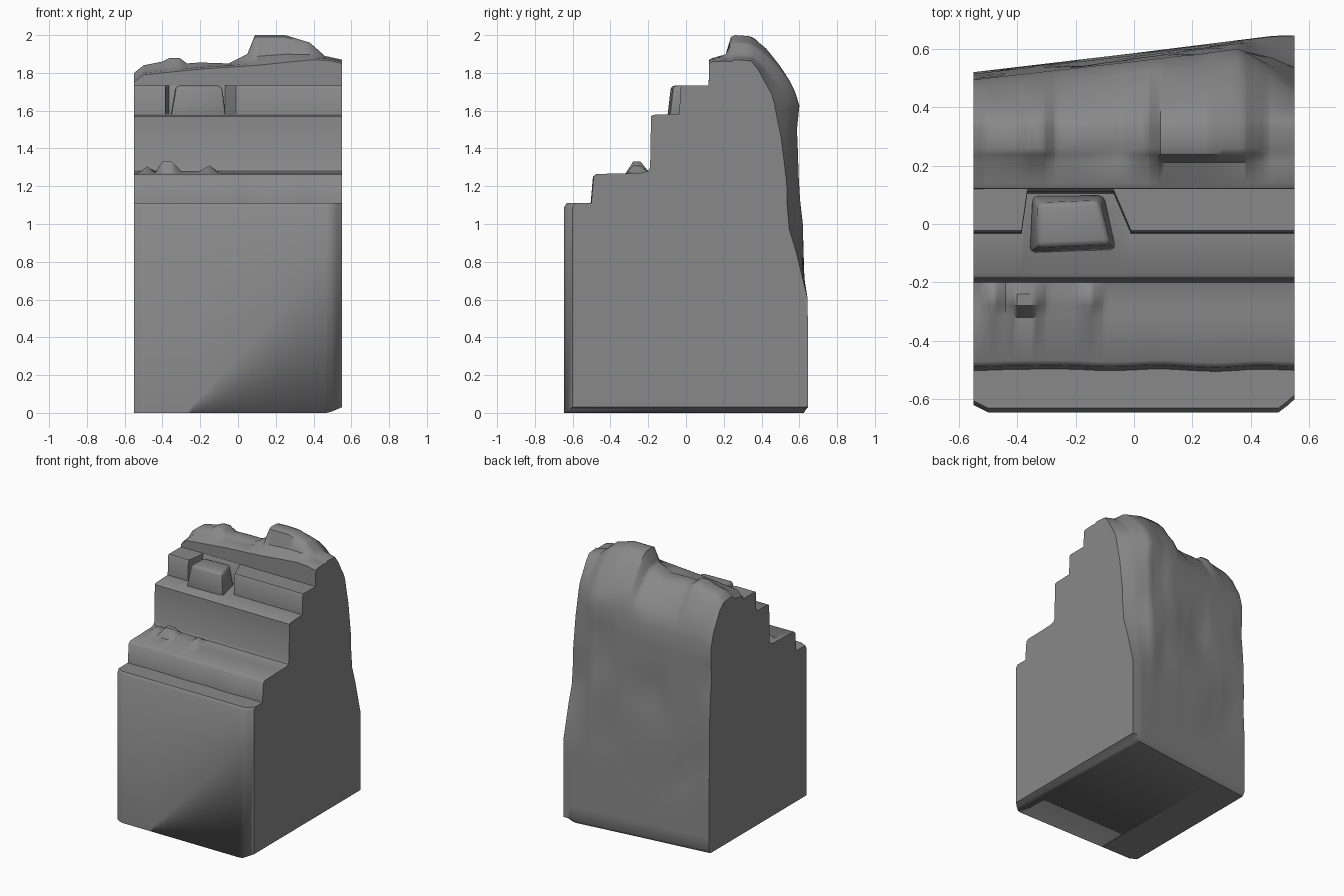
import bpy
import bmesh
from mathutils import Vector, noise

if "Cube" in bpy.data.objects:
    bpy.data.objects.remove(bpy.data.objects["Cube"])

stone = bpy.data.materials.new("grey stone")
stone.use_nodes = True
grey = (0.25, 0.25, 0.25, 1)
stone.diffuse_color = grey
stone.node_tree.nodes["Principled BSDF"].inputs["Base Color"].default_value = grey


def lerp_keys(keys, x):
    """Piecewise linear value through (x, value) keys."""
    if x <= keys[0][0]:
        return keys[0][1]
    for (a, va), (b, vb) in zip(keys, keys[1:]):
        if x <= b:
            return va + (vb - va) * (x - a) / (b - a)
    return keys[-1][1]


# Outlines that vary across the width
RIDGE = [(-.55, 1.8), (-.5, 1.84), (-.4, 1.86), (-.36, 1.88), (-.31, 1.88), (-.27, 1.85),
         (-.2, 1.855), (-.05, 1.85), (.05, 1.9), (.09, 2), (.25, 2), (.38, 1.96),
         (.46, 1.89), (.55, 1.87)]
LEDGE = [(-.55, 1.76), (-.5, 1.8), (-.2, 1.83), (.1, 1.85), (.4, 1.88), (.55, 1.87)]
RECESS = [(-.385, -.03), (-.365, .11), (-.07, .11), (-.01, -.03)]
PEBBLES = [(-.53, 0), (-.48, .035), (-.44, .003), (-.4, .06), (-.35, .06), (-.3, .01),
           (-.2, .012), (-.15, .04), (-.1, 0)]
BACK = [(-.55, .52), (0, .585), (.48, .645), (.55, .645)]
SHOULDER = [(-.55, 1.5), (.3, 1.64), (.55, 1.58)]
CRACK = [(-.25, .03), (.5, .82), (.55, .85)]
CORNER = [(-.55, .025), (-.5, 0), (.5, 0), (.55, .045)]
CURVE = [(.92, .2), (.82, .38), (.63, .57), (.37, .8), (.12, .95)]


def back_y(x, z):
    y = lerp_keys(BACK, x) - lerp_keys([(.6, 0), (1.65, .03)], z)
    y -= lerp_keys([(.36, 0), (.55, .13)], x) * lerp_keys([(.6, 0), (.9, .5), (1.6, 1)], z)
    rough = noise.noise(Vector((x * 4, z * 3.5, 1.7)))
    return y - .035 * max(0, rough) * lerp_keys([(.2, 0), (.8, 1)], z)


def section(x):
    """Closed stepped outline (y, z) of the rock at one x."""
    front = -.645 + lerp_keys(CORNER, x)
    base = lerp_keys([(.48, 0), (.55, .03)], x)
    pebble = lerp_keys(PEBBLES, x)
    riser = lerp_keys(RECESS, x)
    ledge, ridge = lerp_keys(LEDGE, x), lerp_keys(RIDGE, x)
    ledge = min(ledge, ridge - .01)
    wave = .008 * noise.noise(Vector((x * 5, .3, 0)))
    pts = [(front, base), (front, lerp_keys(CRACK, x)), (front, 1.09), (front + .015, 1.112),
           (-.5 + wave, 1.112), (-.488 + wave, 1.25), (-.47 + wave, 1.265),
           (-.32, 1.268), (-.28, 1.27 + pebble), (-.24, 1.27 + pebble), (-.2, 1.28),
           (-.19, 1.3), (-.185, 1.57), (-.175, 1.578), (riser - .005, 1.583),
           (riser, 1.72), (riser + .008, 1.732), (.12, 1.732),
           (.122, ledge - .01), (.14, ledge), (.21, ledge + .25 * (ridge - ledge)),
           (.238, ridge - .01), (.26, ridge), (.33, ridge - .005)]
    shoulder = lerp_keys(SHOULDER, x)
    edge = back_y(x, shoulder)
    for u, v in reversed(CURVE):
        bump = .02 * noise.noise(Vector((x * 5, v * 3, 4)))
        pts.append((.33 + (edge - .33) * u, shoulder + (ridge - shoulder) * v + bump))
    for i in range(13):
        z = shoulder * (1 - i / 13)
        pts.append((back_y(x, z), z))
    pts.append((back_y(x, 0), .03))
    pts.append((back_y(x, 0) - .02, base))
    return pts


def finish(name, bm):
    bmesh.ops.recalc_face_normals(bm, faces=bm.faces)
    mesh = bpy.data.meshes.new(name)
    bm.to_mesh(mesh)
    bm.free()
    mesh.materials.append(stone)
    obj = bpy.data.objects.new(name, mesh)
    bpy.context.collection.objects.link(obj)
    bpy.ops.object.select_all(action="DESELECT")
    obj.select_set(True)
    bpy.context.view_layer.objects.active = obj
    bpy.ops.object.shade_smooth_by_angle(angle=.8)
    return obj


# Stepped rock, lofted across its width
columns = {round(-.55 + 1.1 * i / 40, 4) for i in range(41)}
for keys in (RECESS, RIDGE, PEBBLES):
    columns |= {k[0] for k in keys}
bm = bmesh.new()
rings = [[bm.verts.new((x, y, z)) for y, z in section(x)] for x in sorted(columns)]
for a, b in zip(rings, rings[1:]):
    n = len(a)
    for i in range(n):
        j = (i + 1) % n
        bm.faces.new((a[i], a[j], b[j], b[i]))
bm.faces.new(rings[0])
bm.faces.new(rings[-1])
rock = finish("stepped_rock", bm)

# Worn lower front edge blends softly into the underside
for e in rock.data.edges:
    a, b = (rock.data.vertices[i].co for i in e.vertices)
    if max(a.z, b.z) < .02 and max(a.y, b.y) < -.6 and min(a.x, b.x) > -.26:
        e.use_edge_sharp = False

# Loose block sitting in the recess
bm = bmesh.new()
low = [(-.36, -.1), (-.06, -.09), (-.1, .1), (-.35, .1)]
high = [(-.33, -.08), (-.08, -.07), (-.12, .08), (-.33, .07)]
bottom = [bm.verts.new((x, y, 1.56)) for x, y in low]
top = [bm.verts.new((x, y, 1.732)) for x, y in high]
bm.faces.new(bottom)
bm.faces.new(top)
for i in range(4):
    j = (i + 1) % 4
    bm.faces.new((bottom[i], bottom[j], top[j], top[i]))
bmesh.ops.bevel(bm, geom=bm.edges[:], offset=.018, segments=2, affect="EDGES", profile=.5)
finish("loose_block", bm)
